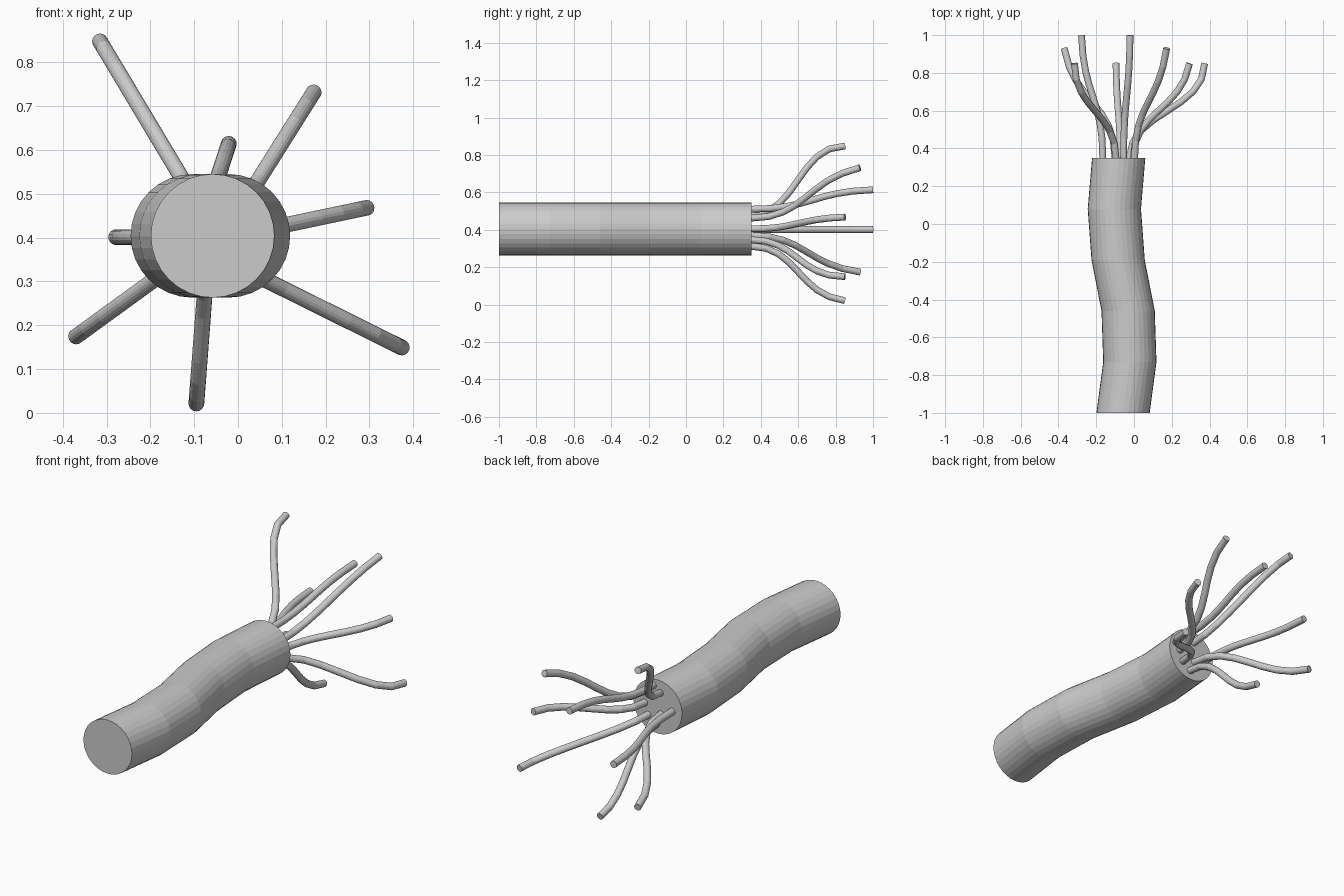
import bpy, bmesh, math
from mathutils import Vector

if "Cube" in bpy.data.objects:
    bpy.data.objects.remove(bpy.data.objects["Cube"])


def tube(name, points, radius, sides, upright=False):
    """Capped flat-shaded tube swept along points (upright keeps rings facing y)."""
    pts = [Vector(p) for p in points]
    bm = bmesh.new()
    rings = []
    for i, p in enumerate(pts):
        if upright or i in (0, len(pts) - 1) and i == 0:
            t = Vector((0, 1, 0))
        else:
            t = (pts[min(i + 1, len(pts) - 1)] - pts[i - 1]).normalized()
        q = Vector((0, 1, 0)).rotation_difference(t)
        ring = []
        for k in range(sides):
            a = 2 * math.pi * k / sides
            off = Vector((math.cos(a), 0, math.sin(a))) * radius
            ring.append(bm.verts.new(p + q @ off))
        rings.append(ring)
    for a, b in zip(rings, rings[1:]):
        for k in range(sides):
            n = (k + 1) % sides
            bm.faces.new((a[k], a[n], b[n], b[k]))
    bm.faces.new(rings[0])
    bm.faces.new(rings[-1])
    bmesh.ops.recalc_face_normals(bm, faces=bm.faces)
    mesh = bpy.data.meshes.new(name)
    bm.to_mesh(mesh)
    bm.free()
    obj = bpy.data.objects.new(name, mesh)
    bpy.context.collection.objects.link(obj)
    return obj


def s_curve(start, end, tilt, y0=0.345, steps=8):
    """Bezier leaving the cable straight and flaring out to the tip."""
    (x0, z0), (x1, y1, z1) = start, end
    a, d = Vector((x0, y0, z0)), Vector((x1, y1, z1))
    half = (y1 - y0) * 0.5
    b = a + Vector((0, half, 0))
    c = d - Vector(((x1 - x0) * tilt, half, (z1 - z0) * tilt))
    pts = []
    for i in range(steps + 1):
        s = i / steps
        r = 1 - s
        pts.append(a * r**3 + b * 3 * r * r * s + c * 3 * r * s * s + d * s**3)
    return pts


# Outer sheath, wavering sideways
sheath_x = [-0.058, -0.022, -0.031, -0.084, -0.104, -0.081]
tube("cable_sheath",
     [(x, -1 + 0.27 * i, 0.404) for i, x in enumerate(sheath_x)],
     0.141, 32, upright=True)

# Frayed inner wires: base (x, z), tip (x, y, z), tip tilt
wires = [
    ((-0.095, 0.480), (-0.315, 0.85, 0.848), 0.0),
    ((0.003, 0.462), (0.173, 0.93, 0.732), 0.25),
    ((-0.055, 0.510), (-0.021, 1.00, 0.614), 0.1),
    ((-0.005, 0.405), (0.294, 0.85, 0.468), 0.15),
    ((-0.165, 0.401), (-0.278, 1.00, 0.401), 0.1),
    ((-0.100, 0.370), (-0.370, 0.93, 0.174), 0.2),
    ((-0.073, 0.312), (-0.095, 0.85, 0.021), 0.1),
    ((-0.025, 0.347), (0.374, 0.85, 0.149), 0.0),
]
for i, (base, tip, tilt) in enumerate(wires):
    tube(f"wire_{i + 1}", s_curve(base, tip, tilt), 0.018, 16)
